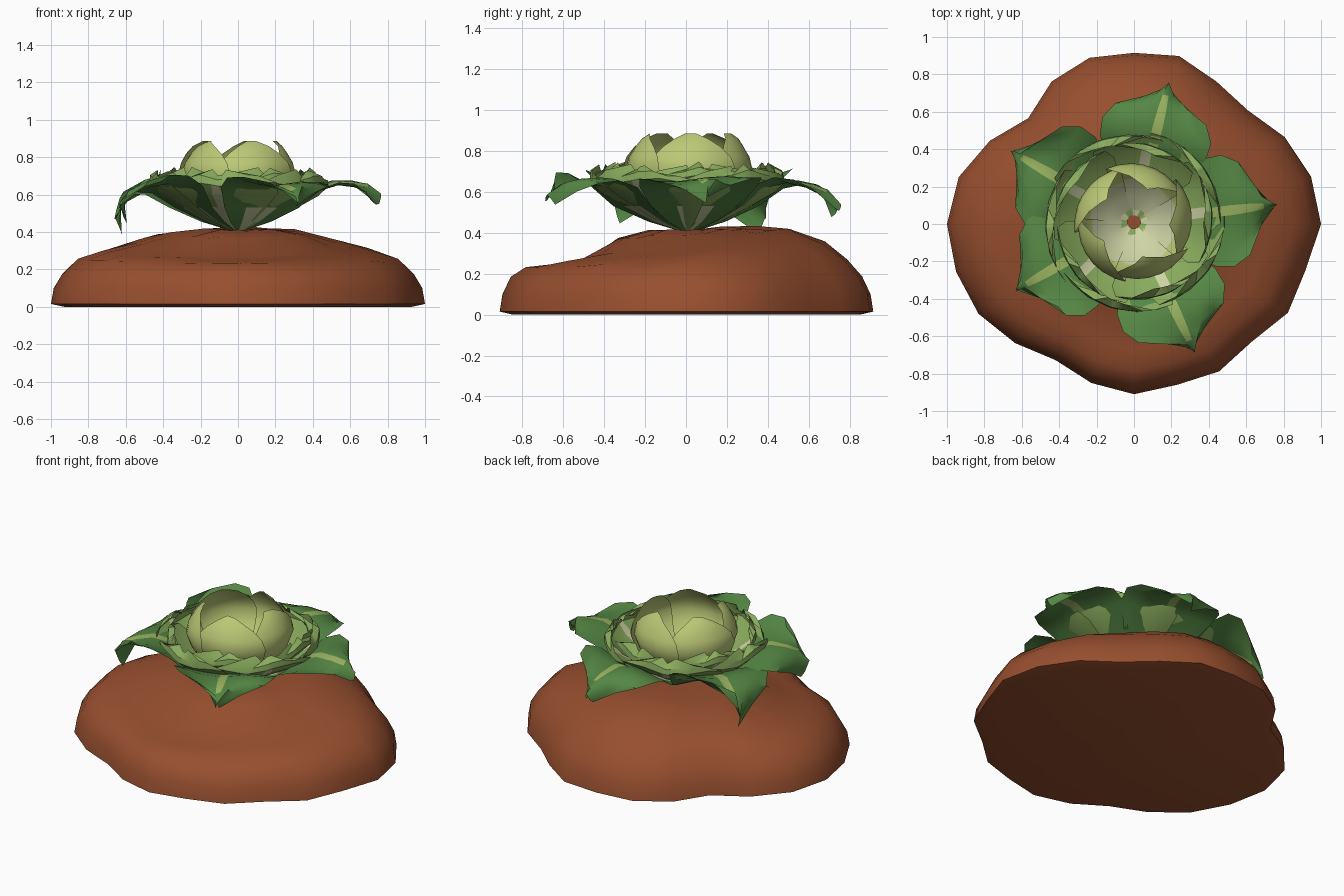
import bpy, bmesh, math, random
from math import sin, cos, radians

random.seed(4)
cube = bpy.data.objects.get("Cube")
if cube:
    bpy.data.objects.remove(cube, do_unlink=True)


def material(name, rgb):
    m = bpy.data.materials.new(name)
    m.use_nodes = True
    m.diffuse_color = (*rgb, 1)
    m.node_tree.nodes["Principled BSDF"].inputs["Base Color"].default_value = (*rgb, 1)
    return m


SOIL = material("soil brown", (0.31, 0.078, 0.028))
LIME = material("heart lime", (0.50, 0.58, 0.18))
CREAM = material("pale cream", (0.63, 0.66, 0.38))
MID = material("mid green", (0.25, 0.41, 0.11))
DARK = material("leaf green", (0.09, 0.24, 0.058))
VEIN = material("vein green", (0.33, 0.46, 0.12))


def finish(name, bm, mats, angle=40):
    mesh = bpy.data.meshes.new(name)
    bm.to_mesh(mesh)
    bm.free()
    for m in mats:
        mesh.materials.append(m)
    ob = bpy.data.objects.new(name, mesh)
    bpy.context.collection.objects.link(ob)
    bpy.ops.object.select_all(action='DESELECT')
    ob.select_set(True)
    bpy.context.view_layer.objects.active = ob
    bpy.ops.object.shade_smooth_by_angle(angle=radians(angle))
    return ob


def soil_mound():
    # outline radius every 15 degrees, counter-clockwise from +x
    outline = [1, .98, .93, .86, .88, .93, .915, .92, .88, .80, .89, .97,
               1, .985, .96, .90, .84, .88, .91, .89, .91, .89, .95, .95]
    # ring scale, height, extra height towards the back
    rings = [(.93, 0, 0), (1, .015, 0), (.985, .1, 0), (.94, .18, 0), (.86, .25, .02),
             (.74, .30, .05), (.55, .345, .07), (.38, .395, .03), (.2, .415, .01)]
    bm = bmesh.new()
    loops = []
    for k, (s, z, tilt) in enumerate(rings):
        loop = []
        for i, r in enumerate(outline):
            a = radians(15 * i)
            round_r = .92 + (r - .92) * min(1, s * 1.1)
            lump = random.uniform(-.008, .008) if k > 2 else 0
            loop.append(bm.verts.new((cos(a) * s * round_r, sin(a) * s * round_r,
                                      z + tilt * sin(a) + lump)))
        loops.append(loop)
    n = len(outline)
    for a, b in zip(loops, loops[1:]):
        for i in range(n):
            j = (i + 1) % n
            bm.faces.new((a[i], a[j], b[j], b[i]))
    bm.faces.new(loops[0][::-1])
    top = bm.verts.new((0, 0, .41))
    for i in range(n):
        bm.faces.new((loops[-1][i], loops[-1][(i + 1) % n], top))
    finish("soil_mound", bm, [SOIL], 50)


COLUMNS = [-1, -.75, -.42, -.15, .15, .42, .75, 1]


def leaf(name, place, rows, rib, mats, paint):
    """Sheet from rows; the two middle columns follow the rib width."""
    bm = bmesh.new()
    grid = []
    for k in range(rows):
        line = []
        for v in COLUMNS:
            if abs(v) < .2:
                v = math.copysign(rib(k), v)
            line.append(bm.verts.new(place(k, v)))
        grid.append(line)
    for k in range(rows - 1):
        for c in range(len(COLUMNS) - 1):
            f = bm.faces.new((grid[k][c], grid[k][c + 1], grid[k + 1][c + 1], grid[k + 1][c]))
            f.material_index = paint(k, abs(c - 3))
    finish(name, bm, mats)


def cup_leaf(name, angle, profile, mats, rib, paint, ripple=0):
    """Leaf wrapped round the stem; profile holds radius, height, half angle."""
    def place(k, v):
        r, z, half = profile[k]
        a = radians(angle + half * v)
        t = k / (len(profile) - 1)
        r += .012 * v * min(1, t * 3)
        return (r * cos(a), .01 + r * sin(a), z + ripple * t * sin(5 * v + angle))
    leaf(name, place, len(profile), rib, mats, paint)


def spread_leaf(name, angle, length, drop, twist):
    """Wide open outer leaf; profile holds radius, height, half width."""
    profile = [(.04, .41, .03), (.16, .455, .12), (.30, .53, .22), (.42, .63, .29),
               (.53, .67, .30), (.63, .665, .25), (.70, .63, .13), (.77, .57, .008)]
    a = radians(angle)

    def place(k, v):
        r, z, w = profile[k]
        t = max(0, (r - .3) / .47)
        r = r * length - .05 * v * v * t
        z += drop * t * t + twist * v * t + .025 * t * sin(4 * v + angle)
        z -= .03 * t * (1 - abs(v)) * (k < 6)
        y = w * v
        return (r * cos(a) - y * sin(a), .01 + r * sin(a) + y * cos(a), z)

    def paint(k, c):
        if k < 2 and c < 2:
            return 2
        return 1 if c == 0 and k < 6 else 0
    leaf(name, place, 8, lambda k: .09 if k < 6 else .12, [DARK, VEIN, CREAM], paint)


soil_mound()

# Tight pale heart
heart = [(.035, .415, 40), (.14, .48, 42), (.23, .56, 43), (.285, .64, 43), (.31, .71, 43),
         (.295, .77, 40), (.265, .82, 32), (.235, .86, 20), (.2, .885, 7)]
# Cupped middle leaves
middle = [(.04, .41, 38), (.16, .455, 44), (.3, .53, 45), (.42, .60, 45),
          (.475, .655, 40), (.47, .69, 28), (.43, .715, 9)]
inner = [(r * .89, z + .012, half) for r, z, half in middle]


def mid_paint(k, c):
    return int((c == 0 and k < 4) or (c == 1 and k < 2))


for i in range(5):
    cup_leaf(f"heart_leaf_{i + 1}", 3 + 72 * i, heart, [LIME, CREAM], lambda k: .15,
             lambda k, c: int(k < 2))
    cup_leaf(f"middle_leaf_{i + 1}", 39 + 72 * i, middle, [MID, CREAM],
             lambda k: max(.04, .2 - .035 * k), mid_paint, .02)
    cup_leaf(f"inner_leaf_{i + 1}", 8 + 72 * i, inner, [MID, CREAM],
             lambda k: max(.04, .2 - .035 * k), mid_paint, .02)

# Open outer leaves: angle, length, tip drop, twist
for i, spec in enumerate([(7, 1, .01, .02), (76, 1, -.05, -.02), (150, .99, -.08, -.10),
                          (210, .95, -.03, .07), (295, 1, 0, -.02)]):
    spread_leaf(f"outer_leaf_{i + 1}", *spec)
